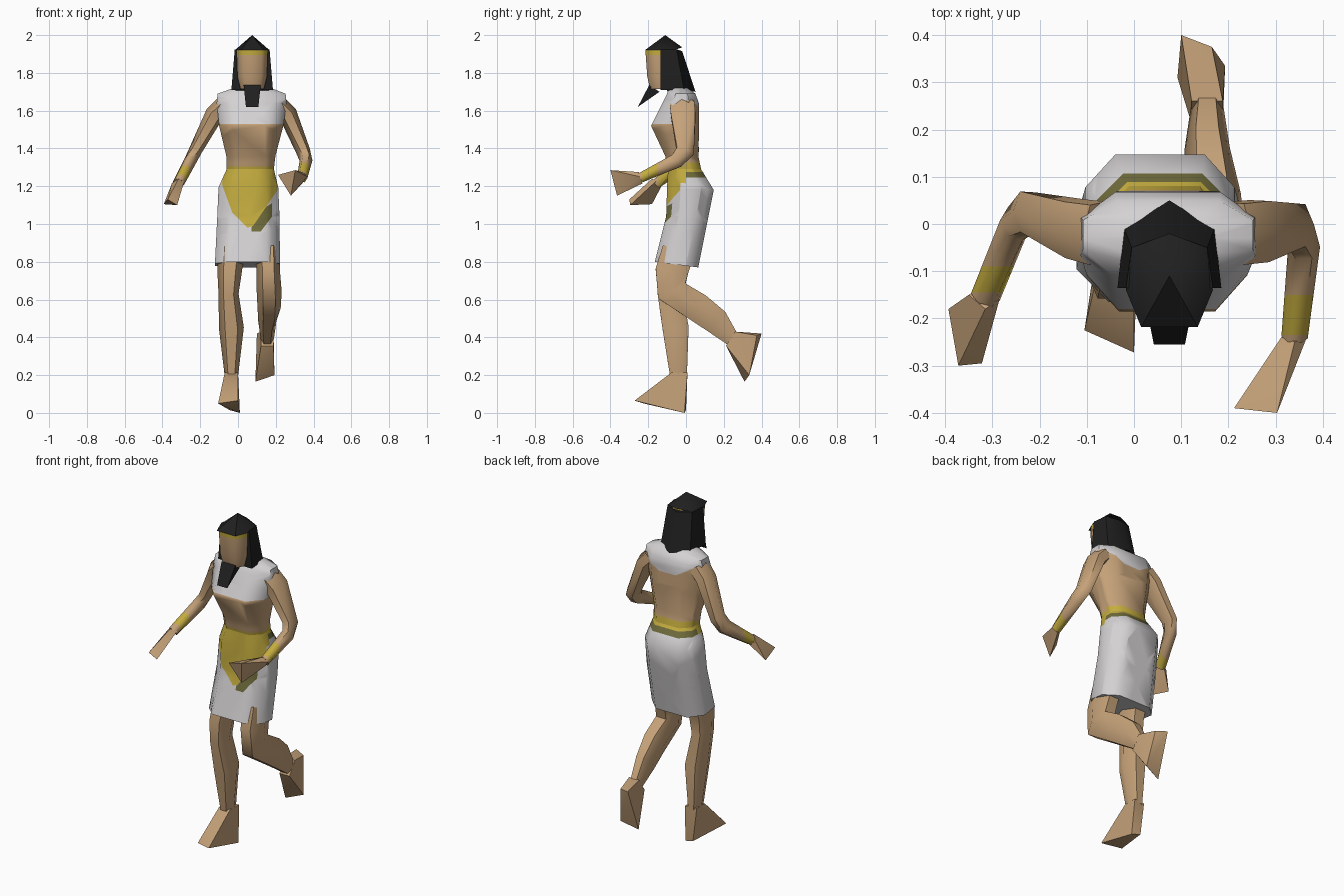
import bpy, bmesh, math
from mathutils import Vector

cube = bpy.data.objects.get("Cube")
if cube:
    bpy.data.objects.remove(cube, do_unlink=True)


def material(name, rgb):
    m = bpy.data.materials.new(name)
    m.use_nodes = True
    m.diffuse_color = (*rgb, 1)
    m.node_tree.nodes["Principled BSDF"].inputs["Base Color"].default_value = (*rgb, 1)
    return m


SKIN, LINEN, GOLD, OLIVE, BLACK = range(5)
MATS = [material("skin", (0.56, 0.36, 0.19)), material("linen", (0.66, 0.64, 0.65)),
        material("gold", (0.56, 0.42, 0.05)), material("olive", (0.16, 0.15, 0.045)),
        material("black_hair", (0.014, 0.014, 0.014))]
CX = 0.075  # centre line of the head and body


def finish(name, bm, mat, paints=(), angle=55):
    """Cut and colour each convex region, then make the object."""
    bmesh.ops.recalc_face_normals(bm, faces=bm.faces)
    for f in bm.faces:
        f.material_index = mat
    for colour, planes in paints:
        for co, no in planes:
            bmesh.ops.bisect_plane(bm, geom=bm.verts[:] + bm.edges[:] + bm.faces[:],
                                   plane_co=co, plane_no=no, dist=1e-5)
        for f in bm.faces:
            c = f.calc_center_median()
            if all((c - Vector(co)).dot(Vector(no)) > 0 for co, no in planes):
                f.material_index = colour
    me = bpy.data.meshes.new(name)
    bm.to_mesh(me)
    bm.free()
    for m in MATS:
        me.materials.append(m)
    ob = bpy.data.objects.new(name, me)
    bpy.context.collection.objects.link(ob)
    bpy.ops.object.select_all(action='DESELECT')
    ob.select_set(True)
    bpy.context.view_layer.objects.active = ob
    bpy.ops.object.shade_smooth_by_angle(angle=math.radians(angle))
    return ob


def loft(name, rings, mat, paints=(), angle=55):
    bm = bmesh.new()
    rows = [[bm.verts.new(p) for p in r] for r in rings]
    n = len(rows[0])
    for a, b in zip(rows, rows[1:]):
        for i in range(n):
            j = (i + 1) % n
            bm.faces.new((a[i], a[j], b[j], b[i]))
    bm.faces.new(rows[0][::-1])
    bm.faces.new(rows[-1])
    return finish(name, bm, mat, paints, angle)


def hull(name, points, mat, angle=40):
    bm = bmesh.new()
    for p in points:
        bm.verts.new(p)
    res = bmesh.ops.convex_hull(bm, input=bm.verts[:])
    bmesh.ops.delete(bm, geom=[v for v in res["geom_interior"] if isinstance(v, bmesh.types.BMVert)],
                     context='VERTS')
    return finish(name, bm, mat, angle=angle)


def octagon(cx, w, front, back, zf, zb=None):
    """Eight-sided body section; height runs from zf at the front to zb at the back."""
    zb = zf if zb is None else zb
    ring = []
    for sx, t in ((-.6, 0), (.6, 0), (1, .3), (1, .72), (.6, 1), (-.6, 1), (-1, .72), (-1, .3)):
        ring.append((cx + sx * w, front + t * (back - front), zf + t * (zb - zf)))
    return ring


def limb(name, stations, paints=(), sides=6):
    """Tube through (x, y, z, half width, half depth) stations."""
    pts = [Vector(s[:3]) for s in stations]
    rings = []
    for i, s in enumerate(stations):
        d = Vector()
        if i > 0:
            d += (pts[i] - pts[i - 1]).normalized()
        if i < len(pts) - 1:
            d += (pts[i + 1] - pts[i]).normalized()
        d.normalize()
        u = Vector((1, 0, 0))
        u = (u - d * u.dot(d)).normalized()
        v = d.cross(u)
        rings.append([pts[i] + u * s[3] * math.cos(a) + v * s[4] * math.sin(a)
                      for a in (math.tau * k / sides for k in range(sides))])
    return loft(name, rings, SKIN, paints, 65)


def outline(points):
    """Planes bounding a convex counter-clockwise outline seen from the front."""
    planes = []
    for (x0, z0), (x1, z1) in zip(points, points[1:] + points[:1]):
        planes.append(((x0, 0, z0), (z0 - z1, 0, x1 - x0)))
    return planes


def above(z): return ((0, 0, z), (0, 0, 1))
def below(z): return ((0, 0, z), (0, 0, -1))
def ahead(y): return ((0, y, 0), (0, -1, 0))
def behind(y): return ((0, y, 0), (0, 1, 0))


# Torso with collar and upper belt
waist = octagon(0.065, 0.125, -0.095, 0.08, 1.29)
loft("torso", [waist,
               octagon(0.068, 0.13, -0.11, 0.065, 1.36),
               octagon(0.07, 0.17, -0.185, 0.07, 1.52),
               octagon(0.072, 0.185, -0.125, 0.068, 1.64),
               octagon(0.072, 0.18, -0.10, 0.05, 1.69),
               octagon(CX, 0.085, -0.09, 0.0, 1.725)], SKIN,
     [(LINEN, [above(1.53), ahead(-0.03)]),
      (LINEN, [above(1.655)]),
      (LINEN, [behind(0.02)] + outline([(0.02, 1.59), (0.13, 1.59), (0.25, 1.66), (-0.1, 1.66)])),
      (GOLD, [below(1.325), behind(0.0)]),
      (GOLD, [below(1.305)])])

# Wrapped skirt with painted apron and belt
apron = [(-0.085, 1.21), (-0.03, 1.06), (0.05, 0.98), (0.08, 0.99), (0.21, 1.18), (0.2, 1.32), (-0.07, 1.32)]
sash = [(0.07, 0.96), (0.12, 0.96), (0.18, 1.04), (0.18, 1.11), (0.08, 1.05)]
loft("skirt", [octagon(0.05, 0.172, -0.165, 0.065, 0.80, 0.77),
               octagon(0.055, 0.165, -0.105, 0.115, 1.04, 1.02),
               octagon(0.055, 0.158, -0.10, 0.147, 1.20, 1.18),
               waist], LINEN,
     [(OLIVE, [above(1.245), behind(0.0)]),
      (GOLD, [above(1.275), behind(0.0)]),
      (OLIVE, [ahead(0.0)] + outline(sash)),
      (GOLD, [ahead(0.0)] + outline(apron))])

# Neck, head and headband
limb("neck", [(CX, -0.05, 1.68, 0.05, 0.045), (CX, -0.08, 1.78, 0.05, 0.05)])
loft("head", [octagon(CX, 0.062, -0.19, -0.04, 1.715),
              octagon(CX, 0.078, -0.205, -0.04, 1.78),
              octagon(CX, 0.083, -0.215, -0.04, 1.92)], SKIN,
     [(GOLD, [above(1.895)])], 60)

# Hair drape, crown and beard
def drape(w, mid, back, z):
    return [(CX - w, -0.135, z), (CX + w, -0.135, z), (CX + w * 0.87, mid, z),
            (CX, back, z - 0.01), (CX - w * 0.87, mid, z)]

loft("hair_drape", [drape(0.11, -0.01, 0.05, 1.71), drape(0.092, -0.05, -0.02, 1.925)], BLACK)
crown = [(CX, -0.11, 2.0), (CX, -0.02, 1.935)]
for s in (-1, 1):
    crown += [(CX + s * 0.06, -0.218, 1.92), (CX + s * 0.092, -0.14, 1.92), (CX + s * 0.08, -0.05, 1.925)]
hull("hair_crown", crown, BLACK)
beard = []
for s in (-1, 1):
    beard += [(CX + s * 0.045, -0.195, 1.735), (CX + s * 0.035, -0.14, 1.70), (CX + s * 0.033, -0.255, 1.62)]
hull("beard", beard, BLACK)

# Arms with painted bracelets
limb("left_arm", [(0.215, -0.02, 1.63, 0.05, 0.075), (0.265, -0.015, 1.58, 0.05, 0.075),
                  (0.345, -0.005, 1.385, 0.038, 0.055), (0.36, -0.05, 1.335, 0.034, 0.045),
                  (0.34, -0.24, 1.245, 0.028, 0.03)],
     [(GOLD, [ahead(-0.15), behind(-0.235)])])
limb("right_arm", [(-0.075, -0.02, 1.63, 0.05, 0.075), (-0.125, -0.01, 1.58, 0.05, 0.07),
                   (-0.225, 0.025, 1.39, 0.035, 0.05), (-0.252, 0.0, 1.335, 0.034, 0.045),
                   (-0.315, -0.155, 1.215, 0.032, 0.03)],
     [(GOLD, [ahead(-0.09), behind(-0.145)])])
hull("left_hand", [(0.312, -0.24, 1.25), (0.366, -0.24, 1.25), (0.34, -0.23, 1.215), (0.34, -0.25, 1.275),
                   (0.212, -0.39, 1.26), (0.303, -0.40, 1.285), (0.28, -0.365, 1.15)], SKIN)
hull("right_hand", [(-0.35, -0.15, 1.215), (-0.285, -0.16, 1.225), (-0.315, -0.18, 1.24), (-0.32, -0.13, 1.2),
                    (-0.393, -0.18, 1.105), (-0.372, -0.30, 1.13), (-0.322, -0.295, 1.10)], SKIN)

# Legs
limb("right_leg", [(-0.035, -0.05, 0.86, 0.07, 0.09), (-0.045, -0.085, 0.74, 0.064, 0.085),
                   (-0.05, -0.085, 0.63, 0.053, 0.075), (-0.035, -0.055, 0.45, 0.066, 0.08),
                   (-0.035, -0.04, 0.20, 0.036, 0.052)])
limb("left_leg", [(0.155, -0.04, 0.86, 0.065, 0.10), (0.16, -0.075, 0.75, 0.062, 0.10),
                  (0.165, -0.075, 0.645, 0.066, 0.095), (0.165, 0.06, 0.56, 0.062, 0.088),
                  (0.155, 0.16, 0.485, 0.048, 0.08), (0.155, 0.245, 0.39, 0.035, 0.045)])

# Feet
hull("right_foot", [(-0.07, -0.075, 0.215), (0.0, -0.075, 0.215), (-0.07, 0.0, 0.215), (0.0, 0.008, 0.215),
                    (-0.105, -0.225, 0.05), (0.0, -0.272, 0.065), (0.01, -0.008, 0.0), (-0.045, 0.0, 0.015)], SKIN)
hull("left_foot", [(0.122, 0.26, 0.43), (0.188, 0.26, 0.43), (0.122, 0.212, 0.355), (0.188, 0.212, 0.355),
                   (0.10, 0.40, 0.42), (0.165, 0.375, 0.41), (0.193, 0.335, 0.20), (0.092, 0.31, 0.165)], SKIN)
